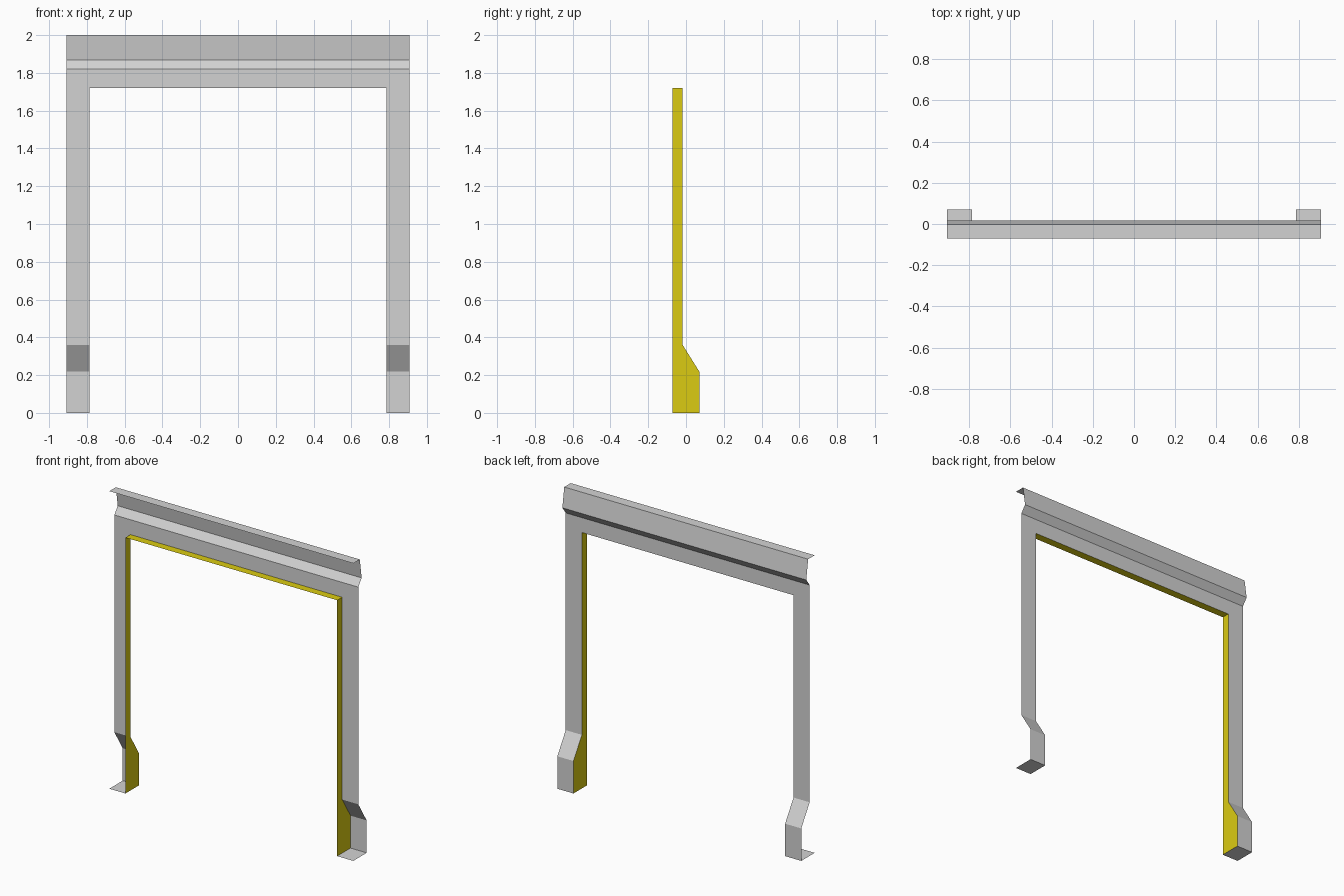
import bpy

cube = bpy.data.objects.get("Cube")
if cube:
    bpy.data.objects.remove(cube, do_unlink=True)


def make_material(name, color):
    mat = bpy.data.materials.new(name)
    mat.use_nodes = True
    mat.diffuse_color = color
    mat.node_tree.nodes["Principled BSDF"].inputs["Base Color"].default_value = color
    return mat


GREY = make_material("light grey metal", (0.65, 0.65, 0.65, 1))
YELLOW = make_material("yellow edge", (0.71, 0.60, 0.006, 1))

# Shared dimensions
OUTER, INNER = 0.907, 0.787
FRONT, PANEL, BACK = -0.071, -0.018, 0.071
OPENING_TOP, SLOPE_TOP, SLOPE_LOW = 1.72, 0.36, 0.218


def add_object(name, verts, faces, mat):
    mesh = bpy.data.meshes.new(name)
    mesh.from_pydata(verts, [], faces)
    mesh.materials.append(mat)
    obj = bpy.data.objects.new(name, mesh)
    bpy.context.collection.objects.link(obj)
    return obj


def folded_sheet(name, profile, x0, x1, mat):
    """Sweep an open (y, z) profile from x0 to x1 as a thin folded sheet."""
    verts = [(x, y, z) for y, z in profile for x in (x0, x1)]
    faces = [(2 * i, 2 * i + 2, 2 * i + 3, 2 * i + 1) for i in range(len(profile) - 1)]
    return add_object(name, verts, faces, mat)


# Header: top lip, forward-leaning band, groove and flat panel
folded_sheet("header", [(FRONT, 2.0), (-0.002, 2.0), (0.018, 1.868),
                        (PANEL, 1.82), (PANEL, OPENING_TOP)], -OUTER, OUTER, GREY)

# Flange along the top of the opening
folded_sheet("top_flange", [(PANEL, OPENING_TOP), (FRONT, OPENING_TOP)],
             -INNER, INNER, YELLOW)

leg_profile = [(PANEL, OPENING_TOP), (PANEL, SLOPE_TOP), (BACK, SLOPE_LOW),
               (BACK, 0), (FRONT, 0)]

for side, sign in (("left", 1), ("right", -1)):
    # Leg with stepped-back foot and floor plate
    x0, x1 = sorted((sign * INNER, sign * OUTER))
    folded_sheet(side + "_leg", leg_profile, x0, x1, GREY)

    # Flat flange facing into the opening
    outline = leg_profile + [(FRONT, OPENING_TOP)]
    if sign < 0:
        outline = outline[::-1]
    add_object(side + "_flange", [(sign * INNER, y, z) for y, z in outline],
               [tuple(range(len(outline)))], YELLOW)
